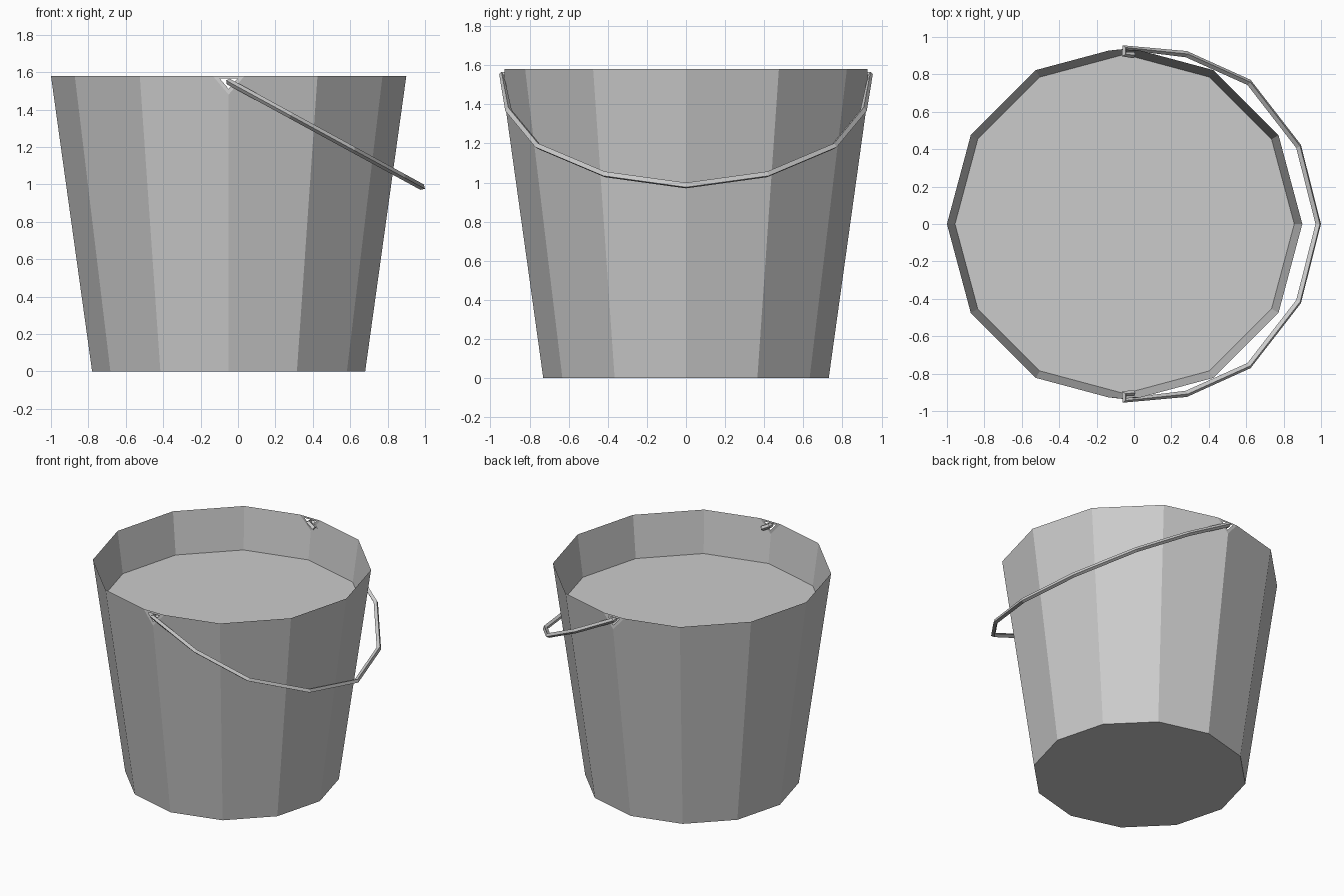
import bpy, bmesh
from math import cos, sin, radians
from mathutils import Vector

if "Cube" in bpy.data.objects:
    bpy.data.objects.remove(bpy.data.objects["Cube"])

CX, H, R0, R1 = -0.05, 1.58, 0.73, 0.95   # centre, height, bottom and top radius
SIDES, WATER_Z, NOTCH_Z = 12, 1.27, 1.48


def on_wall(i, z):
    a = radians(30 * (i % SIDES))
    r = R0 + (R1 - R0) * z / H
    return Vector((CX + r * cos(a), r * sin(a), z))


def finish(bm, name):
    me = bpy.data.meshes.new(name)
    bm.normal_update()
    bm.to_mesh(me)
    bm.free()
    ob = bpy.data.objects.new(name, me)
    bpy.context.collection.objects.link(ob)
    return ob


# Bucket: thin tapered wall, flattened ear with a triangular hole on two corners
bm = bmesh.new()
bottom = [bm.verts.new(on_wall(i, 0)) for i in range(SIDES)]
top = {}
for i in range(SIDES):
    if i in (3, 9):
        t = on_wall(i, H)
        before = t.lerp(on_wall(i - 1, H), 0.18)
        after = t.lerp(on_wall(i + 1, H), 0.18)
        outer = [bm.verts.new(p) for p in (before, on_wall(i, NOTCH_Z), after)]
        mid = sum((v.co for v in outer), Vector()) / 3
        inner = [bm.verts.new(mid.lerp(v.co, 0.55)) for v in outer]
        for k in range(3):
            n = (k + 1) % 3
            bm.faces.new((outer[k], outer[n], inner[n], inner[k]))
        # vertices met when arriving at / leaving this corner
        top[i] = ([outer[1], outer[0]], [outer[2], outer[1]])
    else:
        v = bm.verts.new(on_wall(i, H))
        top[i] = ([v], [v])
for i in range(SIDES):
    j = (i + 1) % SIDES
    bm.faces.new([bottom[i], bottom[j]] + top[j][0] + top[i][1])
bm.faces.new(bottom[::-1])
finish(bm, "bucket")

# Liquid surface
bm = bmesh.new()
bm.faces.new([bm.verts.new(on_wall(i, WATER_Z)) for i in range(SIDES)])
finish(bm, "liquid_surface")

# Handle: tilted half loop with small hooks passing through the ear holes
half = [(0.0, 0.903), (-0.052, 0.908), (-0.052, 0.943),
        (0.28, 0.908), (0.615, 0.757), (0.88, 0.415)]
path = half + [(0.985, 0)] + [(x, -y) for x, y in reversed(half)]
cu = bpy.data.curves.new("handle", "CURVE")
cu.dimensions = "3D"
cu.bevel_depth = 0.017
cu.bevel_resolution = 0
cu.use_fill_caps = True
sp = cu.splines.new("POLY")
sp.use_smooth = False
sp.points.add(len(path) - 1)
for p, (x, y) in zip(sp.points, path):
    p.co = (x, y, 1.55 - 0.545 * (x + 0.052), 1)
bpy.context.collection.objects.link(bpy.data.objects.new("handle", cu))
